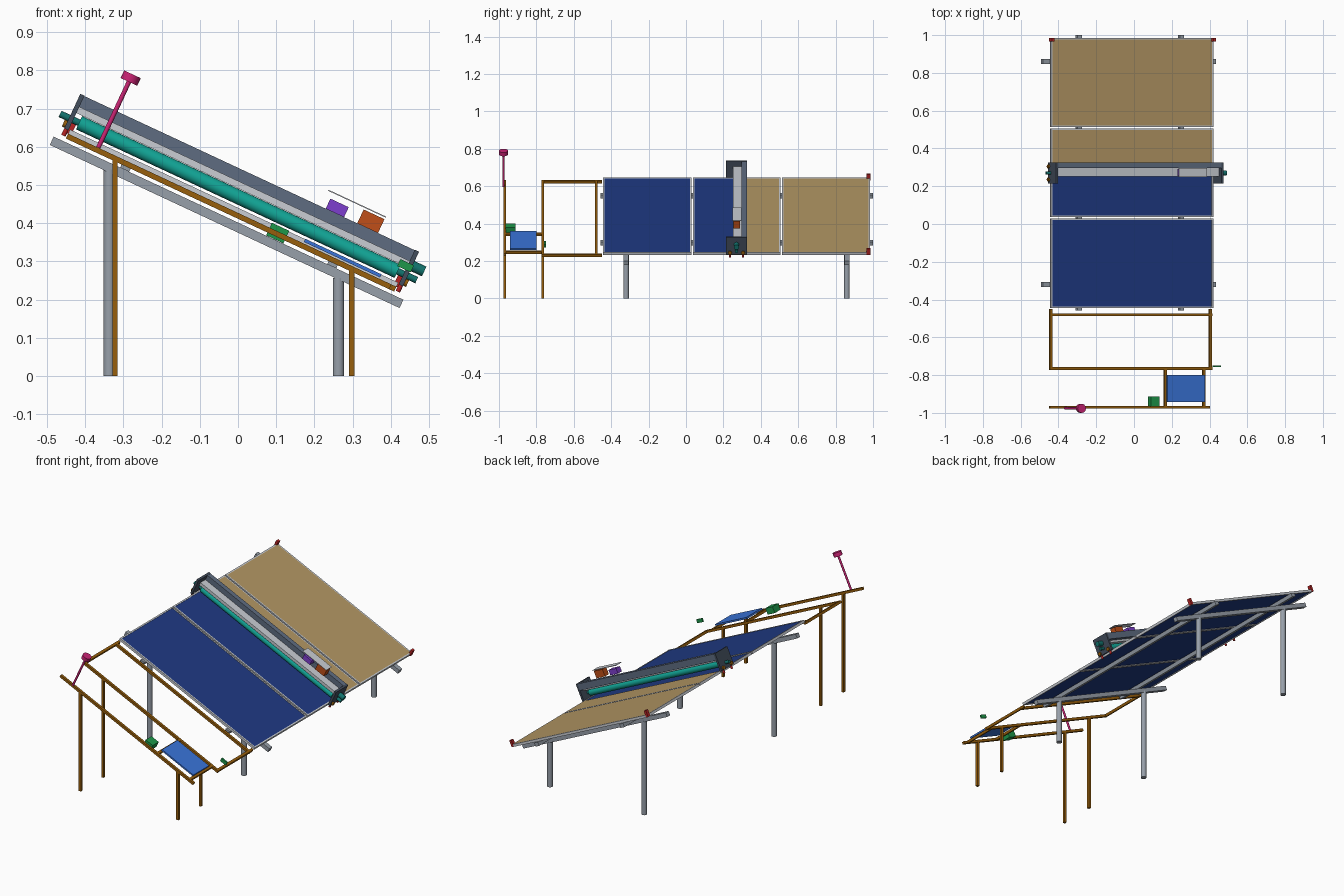
import bpy, bmesh, math
from mathutils import Matrix, Vector

if "Cube" in bpy.data.objects:
    bpy.data.objects.remove(bpy.data.objects["Cube"])

# Tilted array frame: u runs down the slope, v is world y, w is the panel normal
TILT = Matrix.Translation((-0.01, 0, 0.445)) @ Matrix.Rotation(math.radians(25), 4, 'Y')
FLAT = Matrix.Identity(4)
mats = {}


def paint(obj, name, rgb):
    if name not in mats:
        m = bpy.data.materials.new(name)
        m.diffuse_color = [(c / 255) ** 2.2 for c in rgb] + [1]
        m.use_nodes = True
        m.node_tree.nodes["Principled BSDF"].inputs["Base Color"].default_value = m.diffuse_color
        mats[name] = m
    obj.data.materials.append(mats[name])


GREY = ("steel", (150, 158, 168))
SILVER = ("aluminium", (200, 204, 210))
NAVY = ("cells", (36, 60, 130))
DUST = ("dust", (178, 150, 100))
BROWN = ("dock_brown", (150, 95, 20))
SLATE = ("slate", (95, 108, 128))
DARK = ("dark_slate", (68, 78, 92))
TEAL = ("teal", (25, 165, 150))
DTEAL = ("dark_teal", (25, 115, 110))
GREEN = ("green", (35, 150, 75))
BLUE = ("blue", (60, 115, 215))
PINK = ("magenta", (200, 40, 115))
RED = ("red", (180, 40, 40))
ORANGE = ("orange", (190, 80, 30))
PURPLE = ("purple", (125, 65, 205))


def finish(name, bm, colour, frame):
    me = bpy.data.meshes.new(name)
    bm.to_mesh(me)
    bm.free()
    ob = bpy.data.objects.new(name, me)
    bpy.context.collection.objects.link(ob)
    ob.matrix_world = frame
    paint(ob, *colour)
    return ob


def box(name, x, y, z, colour, frame=TILT):
    """Box from (min, max) ranges on each axis."""
    lo, hi = Vector((x[0], y[0], z[0])), Vector((x[1], y[1], z[1]))
    bm = bmesh.new()
    bmesh.ops.create_cube(bm, size=1, matrix=Matrix.Translation((lo + hi) / 2)
                          @ Matrix.Diagonal((*(hi - lo), 1)))
    return finish(name, bm, colour, frame)


def rod(name, a, b, r, colour, frame=TILT, sides=20):
    """Cylinder from point a to point b."""
    a, b = Vector(a), Vector(b)
    rot = (b - a).to_track_quat('Z', 'Y').to_matrix().to_4x4()
    bm = bmesh.new()
    bmesh.ops.create_cone(bm, cap_ends=True, segments=sides, radius1=r, radius2=r,
                          depth=(b - a).length, matrix=Matrix.Translation((a + b) / 2) @ rot)
    for f in bm.faces:
        f.smooth = len(f.verts) == 4
    for e in bm.edges:
        e.smooth = all(f.smooth for f in e.link_faces)
    return finish(name, bm, colour, frame)


# Solar panels with aluminium frames
U, T = 0.474, 0.008
for i, (y0, y1) in enumerate([(-0.445, 0.03), (0.038, 0.505), (0.513, 0.985)]):
    box(f"panel_cells_{i}", (-U + T, U - T), (y0 + T, y1 - T), (-0.010, -0.002), NAVY)
    for s in (-1, 1):
        box(f"panel_frame_side_{i}", sorted((s * U, s * (U - T))), (y0, y1), (-0.014, 0), SILVER)
    for a, b in ((y0, y0 + T), (y1 - T, y1)):
        box(f"panel_frame_end_{i}", (-U + T, U - T), (a, b), (-0.014, 0), SILVER)

# Dust layer on the part not yet cleaned
for a, b in ((0.325, 0.497), (0.521, 0.977)):
    box("dust_layer", (-U + T, U - T), (a, b), (-0.002, 0), DUST)

# Purlins, rafters and round posts
for u in (-0.30, 0.298):
    box("purlin", (u - 0.013, u + 0.013), (-0.457, 1.0), (-0.035, -0.014), GREY)
for y in (-0.32, 0.86):
    box("rafter", (-0.505, 0.505), (y - 0.013, y + 0.013), (-0.059, -0.035), GREY)
    for x, h in ((-0.337, 0.54), (0.263, 0.257)):
        rod("array_post", (x, y, 0), (x, y, h), 0.015, GREY, FLAT)

# Red end stops at the far corners
for u in (-0.472, 0.472):
    box("end_stop", (u - 0.007, u + 0.007), (0.966, 0.986), (-0.012, 0.024), RED)

# Dock: sloping rails, legs, side links and cross members
H = 0.007
W = (-0.026, -0.012)
for y in (-0.97, -0.765, -0.48):
    end = 0.46 if y == -0.97 else 0.474
    box("dock_rail", (-0.474, end), (y - H, y + H), W, BROWN)
for y in (-0.97, -0.765):
    for x, h in ((-0.322, 0.57), (0.298, 0.28)):
        box("dock_leg", (x - H, x + H), (y - H, y + H), (0, h), BROWN, FLAT)
for u in (-0.466, 0.466):
    box("dock_side_link", (u - H, u + H), (-0.765, -0.45), W, BROWN)
for u in (0.203, 0.428):
    box("dock_cross_member", (u - H, u + H), (-0.97, -0.765), W, BROWN)

# Charging panel, control box, limit sensor
box("charging_panel", (0.205, 0.425), (-0.942, -0.80), (-0.008, 0.001), BLUE)
box("control_box", (0.108, 0.158), (-0.966, -0.912), (-0.034, 0.002), GREEN)
box("limit_sensor", (0.453, 0.492), (-0.758, -0.749), (0.038, 0.058), GREEN)

# Weather sensor on a stalk
rod("sensor_stalk", (-0.387, -0.976, -0.012), (-0.387, -0.976, 0.18), 0.006, PINK)
rod("sensor_head", (-0.387, -0.976, 0.178), (-0.387, -0.976, 0.200), 0.024, PINK)

# Cleaning robot: end plates, rear guard, beam, roller brush
Y = 0.27
for s in (-1, 1):
    box("robot_end_plate", sorted((s * 0.477, s * 0.489)), (0.215, 0.325), (-0.004, 0.096), DARK)
    for y in (0.235, 0.305):
        rod("robot_wheel", (s * 0.489, y, 0.008), (s * 0.497, y, 0.008), 0.010, BROWN)
        rod("guide_wheel", (s * 0.483, y, -0.022), (s * 0.483, y, -0.004), 0.006, RED)
    rod("roller_shaft", (s * 0.455, Y, 0.026), (s * 0.515, Y, 0.026), 0.009, DTEAL)
box("robot_rear_guard", (-0.477, 0.477), (0.297, 0.325), (0.058, 0.095), SLATE)
box("robot_beam", (-0.477, 0.477), (0.252, 0.297), (0.046, 0.064), SILVER)
rod("roller_brush", (-0.46, Y, 0.026), (0.46, Y, 0.026), 0.019, TEAL, sides=32)
rod("drive_motor", (0.489, Y, 0.055), (0.523, Y, 0.055), 0.014, DTEAL)

# Robot electronics under a thin cover
box("battery", (0.311, 0.371), (0.255, 0.29), (0.095, 0.135), ORANGE)
box("controller", (0.220, 0.273), (0.255, 0.29), (0.095, 0.124), PURPLE)
box("electronics_cover", (0.206, 0.372), (0.248, 0.297), (0.140, 0.143), SILVER)
